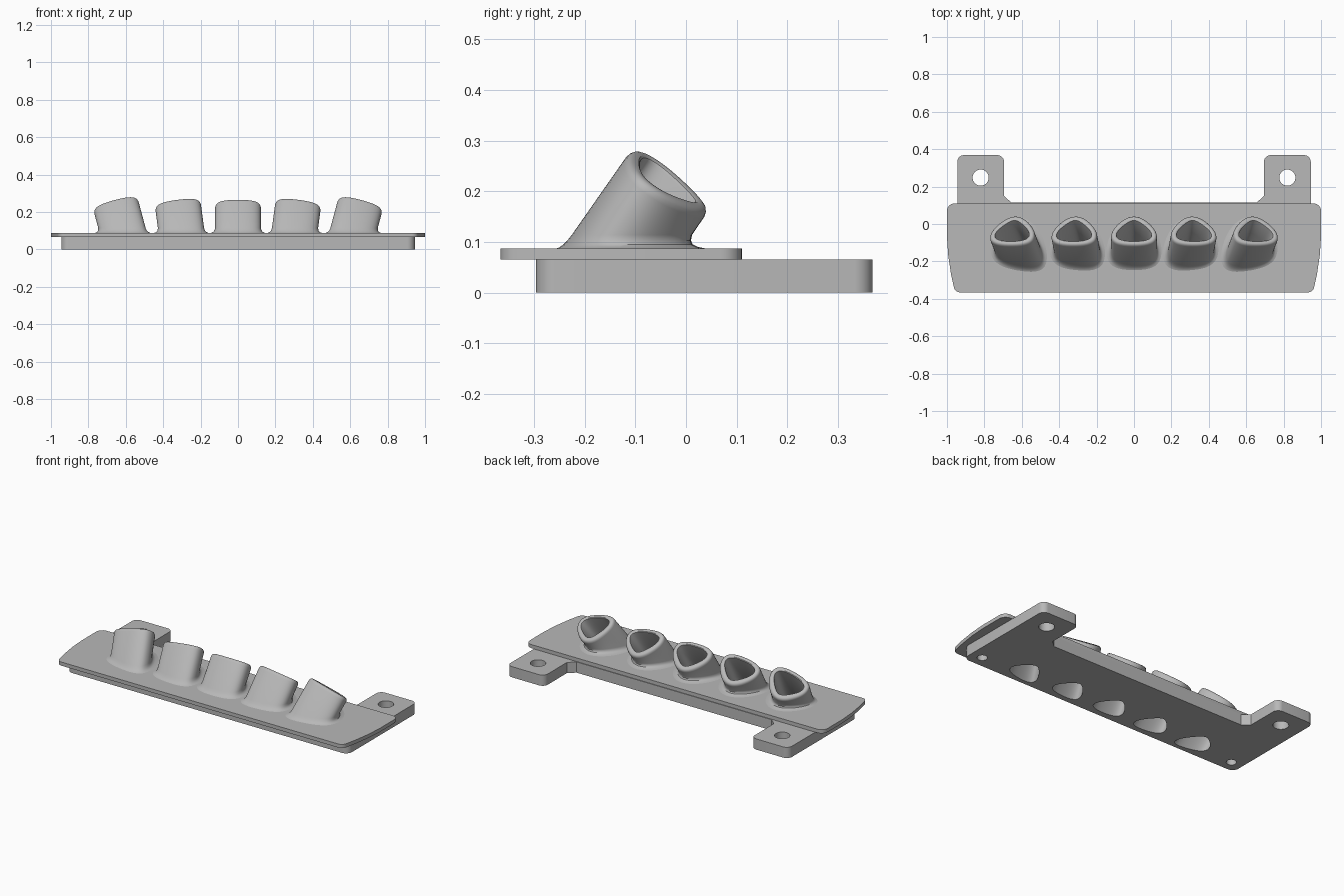
import bpy
import bmesh
import math
from mathutils import Vector, Matrix

cube = bpy.data.objects.get("Cube")
if cube:
    bpy.data.objects.remove(cube, do_unlink=True)

grey = bpy.data.materials.new("plain grey")
grey.use_nodes = True
grey.diffuse_color = (0.48, 0.48, 0.48, 1)
grey.node_tree.nodes["Principled BSDF"].inputs["Base Color"].default_value = (0.48, 0.48, 0.48, 1)

PLATE_TOP = 0.087
PLATE_SEAM = 0.065
TILT = math.radians(34)
RIM_Z = 0.217


def add_object(name, bm):
    bmesh.ops.recalc_face_normals(bm, faces=bm.faces)
    mesh = bpy.data.meshes.new(name)
    bm.to_mesh(mesh)
    bm.free()
    mesh.materials.append(grey)
    ob = bpy.data.objects.new(name, mesh)
    bpy.context.collection.objects.link(ob)
    return ob


def activate(ob):
    bpy.ops.object.select_all(action="DESELECT")
    ob.select_set(True)
    bpy.context.view_layer.objects.active = ob


def smooth(ob):
    activate(ob)
    bpy.ops.object.shade_smooth_by_angle(angle=math.radians(35))


def rounded_outline(half, steps=6):
    """Mirror a half outline of (x, y, corner radius) and round its corners."""
    pts = half + [(-x, y, r) for x, y, r in reversed(half)]
    out = []
    for i, (x, y, r) in enumerate(pts):
        p = Vector((x, y))
        a = Vector(pts[i - 1][:2]) - p
        b = Vector(pts[(i + 1) % len(pts)][:2]) - p
        if r == 0:
            out.append(p)
            continue
        cut = r / math.tan(a.angle(b) / 2)
        start, end = p + a.normalized() * cut, p + b.normalized() * cut
        centre = p + (a.normalized() + b.normalized()).normalized() * math.hypot(cut, r)
        for k in range(steps + 1):
            d = (start - centre).lerp(end - centre, k / steps)
            out.append(centre + d.normalized() * r)
    return out


def slab(name, outline, z0, z1):
    bm = bmesh.new()
    face = bm.faces.new([bm.verts.new((p.x, p.y, z0)) for p in outline])
    top = bmesh.ops.extrude_face_region(bm, geom=[face])["geom"]
    bmesh.ops.translate(bm, verts=[v for v in top if isinstance(v, bmesh.types.BMVert)],
                        vec=(0, 0, z1 - z0))
    return add_object(name, bm)


def loft(bm, rings, caps=False):
    loops = [[bm.verts.new(p) for p in ring] for ring in rings]
    n = len(loops[0])
    for a, b in zip(loops, loops[1:]):
        for i in range(n):
            bm.faces.new((a[i], a[(i + 1) % n], b[(i + 1) % n], b[i]))
    if caps:
        bm.faces.new(loops[0])
        bm.faces.new(loops[-1])


def section(half, rounds):
    """Symmetric section with corners softened by repeated corner cutting."""
    pts = [Vector((x, y, 0)) for x, y in half + [(-x, y) for x, y in reversed(half)]]
    for _ in range(rounds):
        pts = [q for i, p in enumerate(pts) for nxt in [pts[(i + 1) % len(pts)]]
               for q in (p.lerp(nxt, 0.25), p.lerp(nxt, 0.75))]
    return pts


outer = section([(0.105, -0.096), (0.133, -0.012), (0.045, 0.094)], 3)
inner = section([(0.079, -0.068), (0.102, -0.018), (0.022, 0.062)], 3)


class Nozzle:
    def __init__(self, base_x, lean):
        rot = Matrix.Rotation(lean, 3, "Y") @ Matrix.Rotation(-TILT, 3, "X")
        self.rot = rot
        self.axis = rot @ Vector((0, 0, 1))
        self.centre = Vector((base_x + RIM_Z * math.tan(lean), -0.032, RIM_Z))

    def ring(self, pts, drop):
        return [self.centre + self.rot @ p - self.axis * drop for p in pts]

    def level(self, pts, z, flare=0.0):
        """Slide a section along the axis to a level plane, flared outward."""
        ring = [p + self.axis * ((z - p.z) / self.axis.z) for p in self.ring(pts, 0)]
        mid = sum(ring, Vector()) / len(ring)
        result = []
        for p in ring:
            d = (p - mid).normalized()
            result.append(p + d * flare * (0.8 + 0.5 * d.y))
        return result


def blend(f):
    return [o.lerp(i, f) for o, i in zip(outer, inner)]


nozzles = [Nozzle(s * x, s * math.radians(a))
           for s, x, a in ((-1, 0.59, 15), (-1, 0.29, 7.5), (1, 0, 0), (1, 0.29, 7.5), (1, 0.59, 15))]

# Nozzles with flared foot, rounded rim and hollow bore
cutter_bm = bmesh.new()
for number, nozzle in enumerate(nozzles, 1):
    bm = bmesh.new()
    rings = [nozzle.level(outer, PLATE_TOP + h, f)
             for h, f in ((0, 0.036), (0.003, 0.022), (0.008, 0.011), (0.016, 0.004), (0.027, 0))]
    for f, drop in ((0, 0.018), (0.07, 0.009), (0.22, 0.003), (0.45, 0), (0.8, 0), (0.95, 0.003), (1, 0.008)):
        rings.append(nozzle.ring(blend(f), drop))
    rings.append(nozzle.level(inner, PLATE_TOP))
    loft(bm, rings)
    smooth(add_object(f"nozzle_{number}", bm))
    loft(cutter_bm, [nozzle.level(inner, -0.03), nozzle.level(inner, 0.12)], caps=True)
bore_cutter = add_object("bore_cutter", cutter_bm)


def pin_cutter(name, x, y, radius, z0, z1):
    bm = bmesh.new()
    for s in (-1, 1):
        bmesh.ops.create_cone(bm, cap_ends=True, segments=32, radius1=radius, radius2=radius,
                              depth=z1 - z0, matrix=Matrix.Translation((s * x, y, (z0 + z1) / 2)))
    return add_object(name, bm)


# Base with two rear mounting tabs, and the wider cover plate
base = slab("base_with_tabs", rounded_outline([
    (0.945, -0.296, 0.04), (0.945, 0.368, 0.035), (0.695, 0.368, 0.035),
    (0.695, 0.15, 0), (0.655, 0.114, 0)]), 0, PLATE_SEAM)
cover = slab("cover_plate", rounded_outline([
    (0.957, -0.366, 0.035), (0.978, -0.27, 0), (0.993, -0.17, 0), (1.0, -0.07, 0),
    (1.0, 0.11, 0.04)]), PLATE_SEAM, PLATE_TOP)

# Bores, tab holes and blind front holes
tab_cutter = pin_cutter("tab_hole_cutter", 0.82, 0.248, 0.043, -0.03, 0.12)
front_cutter = pin_cutter("front_hole_cutter", 0.872, -0.227, 0.028, -0.03, 0.055)
cutters = (bore_cutter, tab_cutter, front_cutter)
for ob, tools in ((base, cutters), (cover, cutters[:1])):
    activate(ob)
    for tool in tools:
        mod = ob.modifiers.new("cut", "BOOLEAN")
        mod.operation = "DIFFERENCE"
        mod.solver = "EXACT"
        mod.object = tool
        bpy.ops.object.modifier_apply(modifier=mod.name)
    smooth(ob)
for tool in cutters:
    bpy.data.objects.remove(tool, do_unlink=True)
